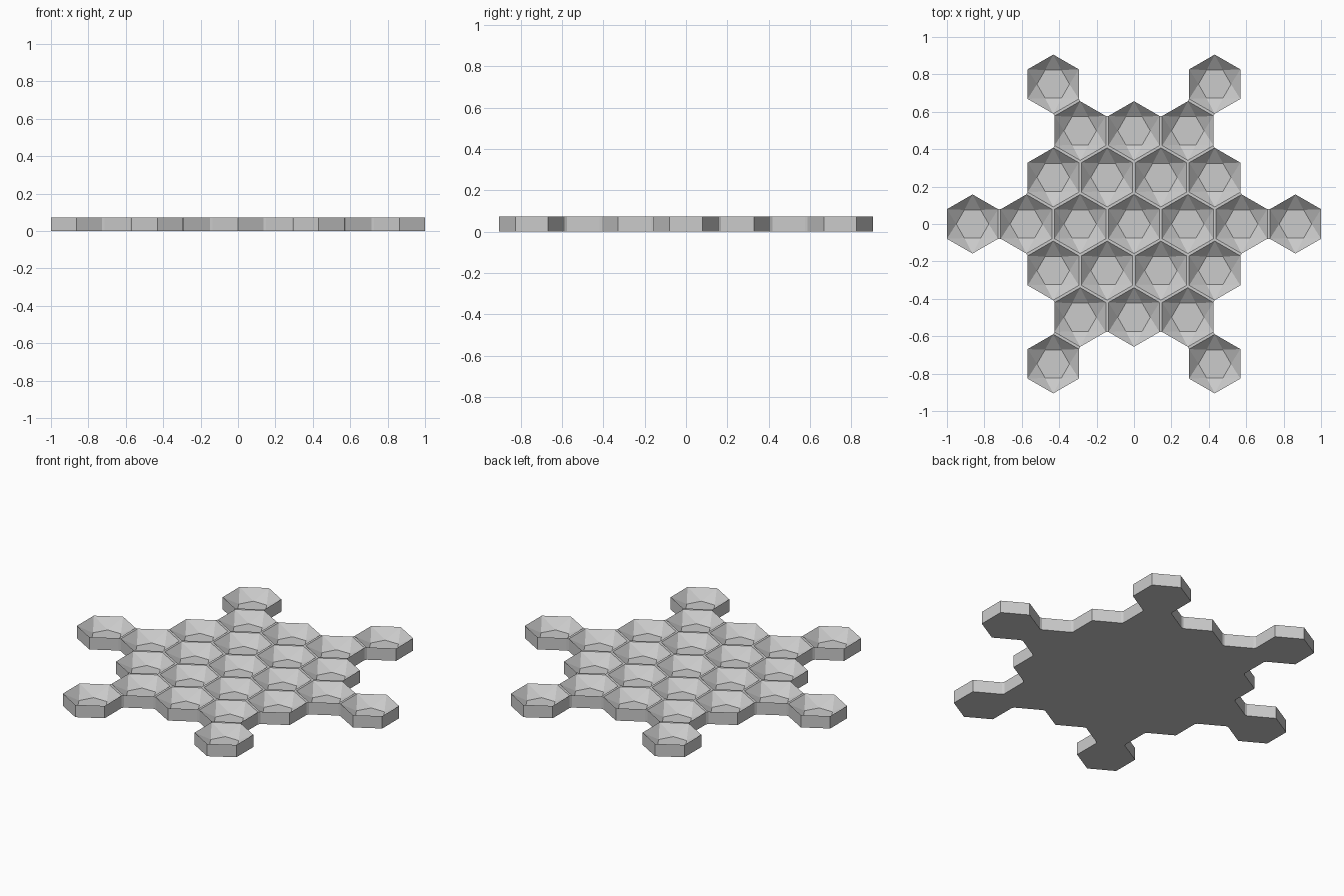
import bpy, bmesh
from math import cos, sin, radians, sqrt
from mathutils import Vector

if "Cube" in bpy.data.objects:
    bpy.data.objects.remove(bpy.data.objects["Cube"])

PITCH = 0.2878            # spacing between neighbouring cells
RADIUS = 0.158            # corner radius of a cell
HEIGHT = 0.073
FLOOR_RADIUS, FLOOR_Z = 0.087, 0.015
ROW = PITCH * sqrt(3) / 2

grey = bpy.data.materials.new("light grey")
grey.use_nodes = True
grey.diffuse_color = (0.6, 0.6, 0.6, 1)
grey.node_tree.nodes["Principled BSDF"].inputs["Base Color"].default_value = (0.6, 0.6, 0.6, 1)


def ring(centre, radius, start, z):
    """Six points of a regular hexagon."""
    return [Vector((centre.x + radius * cos(radians(start + 60 * i)),
                    centre.y + radius * sin(radians(start + 60 * i)), z)) for i in range(6)]


# Cell centres: a six-pointed snowflake layout, mirrored front to back
centres = []
for row, columns in enumerate([(-3, -2, -1, 0, 1, 2, 3), (-1.5, -0.5, 0.5, 1.5),
                               (-1, 0, 1), (-1.5, 1.5)]):
    for side in ((1,) if row == 0 else (1, -1)):
        centres += [Vector((c * PITCH, side * row * ROW, 0)) for c in columns]


def neighbour(centre, direction):
    """Index of the cell lying next to this one, or None."""
    angle = radians(60 * direction)
    spot = centre + PITCH * Vector((cos(angle), sin(angle), 0))
    return next((i for i, c in enumerate(centres) if (c - spot).length < 0.01), None)


bm = bmesh.new()


def face(points):
    return bm.faces.new([bm.verts.new(p) for p in points])


# Flat sheet of cells, the strips between them and the small corner triangles
rims = [ring(c, RADIUS, 30, 0) for c in centres]
for index, centre in enumerate(centres):
    face(rims[index])
    for d in range(3):
        other = neighbour(centre, d)
        if other is None:
            continue
        a, b = rims[index], rims[other]
        face([a[d - 1], b[(d + 3) % 6], b[(d + 2) % 6], a[d]])
    for d in range(2):
        first, second = neighbour(centre, d), neighbour(centre, d + 1)
        if first is not None and second is not None:
            face([rims[index][d], rims[first][(d + 2) % 6], rims[second][(d + 4) % 6]])
bmesh.ops.remove_doubles(bm, verts=bm.verts[:], dist=0.001)

# Thicken the sheet, then merge the underside into one surface
base = bm.faces[:]
result = bmesh.ops.extrude_face_region(bm, geom=base, use_keep_orig=True)
raised = [g for g in result["geom"] if isinstance(g, bmesh.types.BMVert)]
bmesh.ops.translate(bm, verts=raised, vec=(0, 0, HEIGHT))

# Sink a faceted bowl into the top of every cell, its floor turned by 30 degrees
cells = [f for f in bm.faces if len(f.verts) == 6 and f.calc_center_median().z > HEIGHT / 2]
for cell in cells:
    centre = cell.calc_center_median()
    corners = [min(cell.verts, key=lambda v: (v.co - p).length)
               for p in ring(centre, RADIUS, 30, HEIGHT)]
    bm.faces.remove(cell)
    floor = [bm.verts.new(p) for p in ring(centre, FLOOR_RADIUS, 0, FLOOR_Z)]
    bm.faces.new(floor)
    for i in range(6):
        j = (i + 1) % 6
        bm.faces.new((corners[i], floor[j], floor[i]))
        bm.faces.new((corners[i], corners[j], floor[j]))

bmesh.ops.recalc_face_normals(bm, faces=bm.faces[:])
mesh = bpy.data.meshes.new("honeycomb_tray")
bm.to_mesh(mesh)
bm.free()
mesh.materials.append(grey)
tray = bpy.data.objects.new("honeycomb_tray", mesh)
bpy.context.collection.objects.link(tray)
